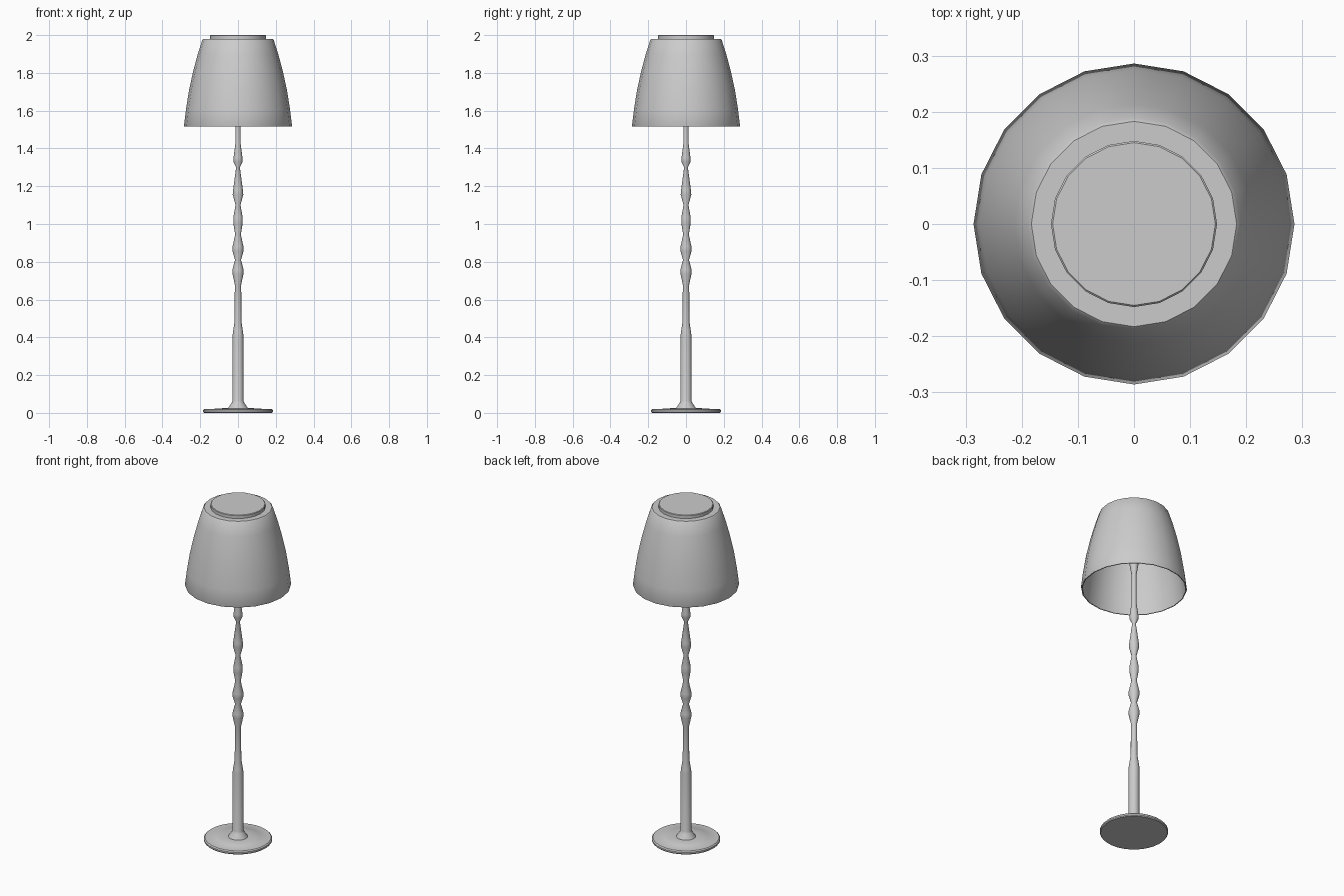
import bpy
import bmesh
import math


def lathe(name, profile, sides):
    """Spin an (r, z) profile around the z axis; r = 0 makes a pole point."""
    bm = bmesh.new()
    rings = []
    for r, z in profile:
        if r == 0:
            rings.append([bm.verts.new((0, 0, z))] * sides)
        else:
            rings.append([bm.verts.new((r * math.cos(2 * math.pi * i / sides),
                                        r * math.sin(2 * math.pi * i / sides), z))
                          for i in range(sides)])
    for a, b in zip(rings, rings[1:]):
        for i in range(sides):
            j = (i + 1) % sides
            quad = list(dict.fromkeys([a[i], a[j], b[j], b[i]]))
            bm.faces.new(quad)
    bmesh.ops.recalc_face_normals(bm, faces=bm.faces)
    mesh = bpy.data.meshes.new(name)
    bm.to_mesh(mesh)
    bm.free()
    obj = bpy.data.objects.new(name, mesh)
    bpy.context.collection.objects.link(obj)
    bpy.ops.object.select_all(action='DESELECT')
    obj.select_set(True)
    bpy.context.view_layer.objects.active = obj
    bpy.ops.object.shade_smooth_by_angle(angle=math.radians(35))
    return obj


# Round foot with a shallow raised centre
lathe("base", [(0, 0), (0.18, 0), (0.184, 0.005), (0.184, 0.014), (0.178, 0.02),
               (0.125, 0.021), (0.12, 0.024), (0.055, 0.025), (0, 0.025)], 32)

# Turned stem: flare, thick lower tube, thin tube, five bulges, lamp socket
lathe("stem", [(0, 0.02), (0.055, 0.02), (0.05, 0.03), (0.034, 0.052), (0.029, 0.065),
               (0.029, 0.41), (0.026, 0.43), (0.018, 0.485), (0.017, 0.68),
               (0.029, 0.735), (0.029, 0.76), (0.016, 0.81),
               (0.029, 0.855), (0.029, 0.88), (0.015, 0.945),
               (0.025, 1.005), (0.025, 1.035), (0.013, 1.10),
               (0.028, 1.155), (0.026, 1.18), (0.010, 1.30),
               (0.024, 1.33), (0.024, 1.35), (0.014, 1.425),
               (0.013, 1.60), (0.026, 1.68), (0.026, 1.76),
               (0.013, 1.78), (0.013, 1.975), (0, 1.975)], 16)

# Curved shade: outer wall, rim, then inner wall and ceiling
outer = [(0.183, 1.98), (0.189, 1.974), (0.213, 1.90), (0.237, 1.81),
         (0.259, 1.71), (0.275, 1.61), (0.286, 1.52)]
inner = [(r - 0.008, z) for r, z in reversed(outer[2:])]
lathe("shade", [(0, 1.98)] + outer + [(0.284, 1.515), (0.279, 1.515)] + inner
      + [(0.18, 1.967), (0, 1.967)], 20)

# Flat cap on top of the shade
lathe("shade_cap", [(0, 1.975), (0.148, 1.975), (0.148, 1.997), (0.145, 2.0), (0, 2.0)], 20)
